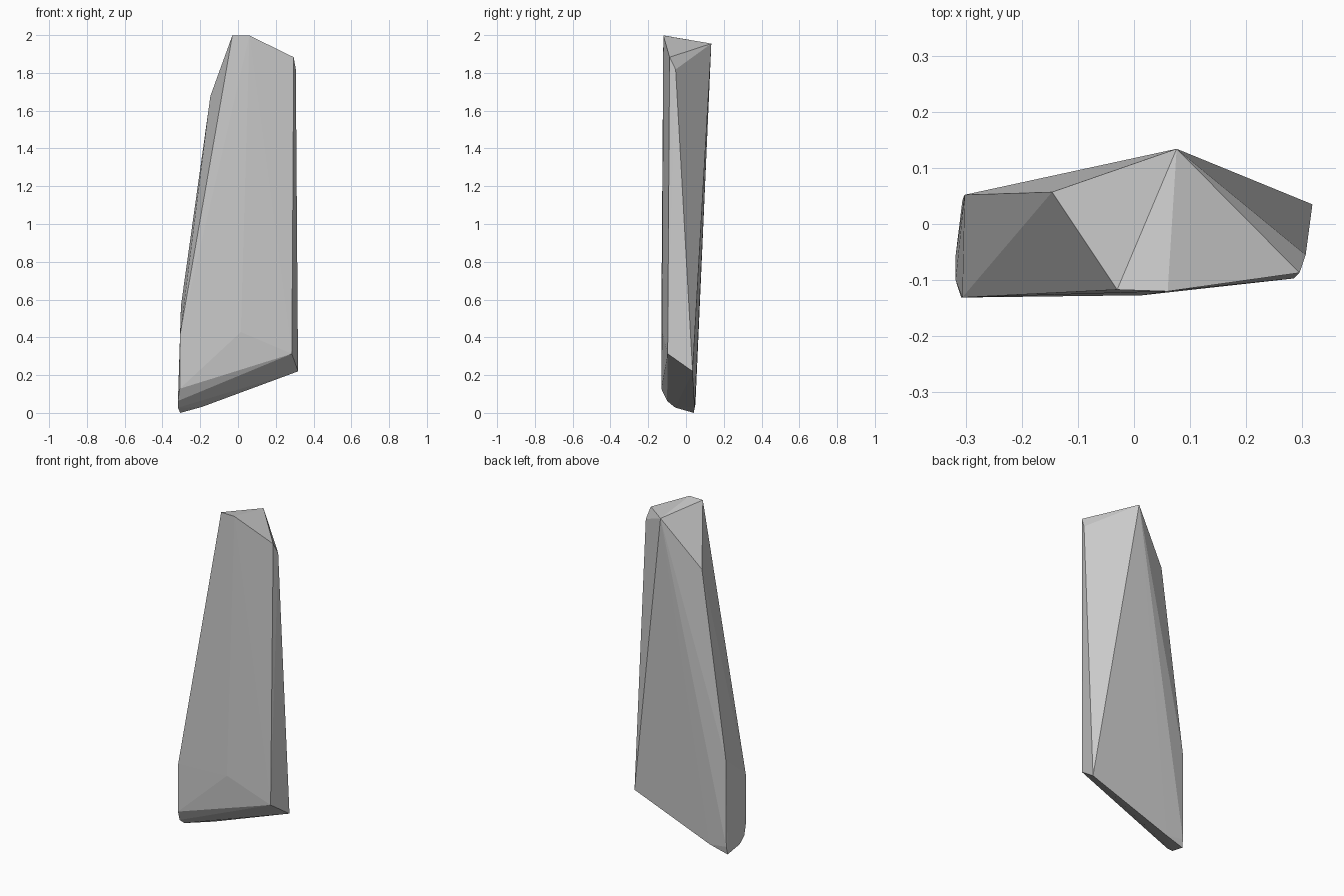
import bpy, bmesh

if "Cube" in bpy.data.objects:
    bpy.data.objects.remove(bpy.data.objects["Cube"])

# Corner points of the faceted rock slab
top = [(-0.03, -0.117, 2.0), (0.06, -0.12, 2.0), (0.076, 0.134, 1.957),
       (0.295, -0.087, 1.885), (0.306, -0.055, 1.82), (-0.146, 0.057, 1.68)]
right_foot = [(0.318, 0.035, 0.222), (0.285, -0.097, 0.315)]
left_foot = [(-0.302, 0.052, 0.57), (-0.306, -0.131, 0.42), (-0.308, -0.131, 0.13),
             (-0.318, -0.1, 0.065), (-0.318, -0.057, 0.03), (-0.306, 0.041, 0.002),
             (-0.303, 0.05, 0.05)]
front_bulge = [(0.015, -0.127, 0.43)]
base_chip = [(-0.19, 0.046, 0.034)]

# Wrap the corners in a convex shell with flat facets
bm = bmesh.new()
for p in top + right_foot + left_foot + front_bulge + base_chip:
    bm.verts.new(p)
bmesh.ops.convex_hull(bm, input=bm.verts[:])
bmesh.ops.delete(bm, geom=[v for v in bm.verts if not v.link_faces], context='VERTS')
bmesh.ops.recalc_face_normals(bm, faces=bm.faces[:])

# Rest the lowest corner on the ground
low = min(v.co.z for v in bm.verts)
bmesh.ops.translate(bm, verts=bm.verts[:], vec=(0, 0, -low))

mesh = bpy.data.meshes.new("rock_slab")
bm.to_mesh(mesh)
bm.free()
bpy.context.collection.objects.link(bpy.data.objects.new("rock_slab", mesh))
